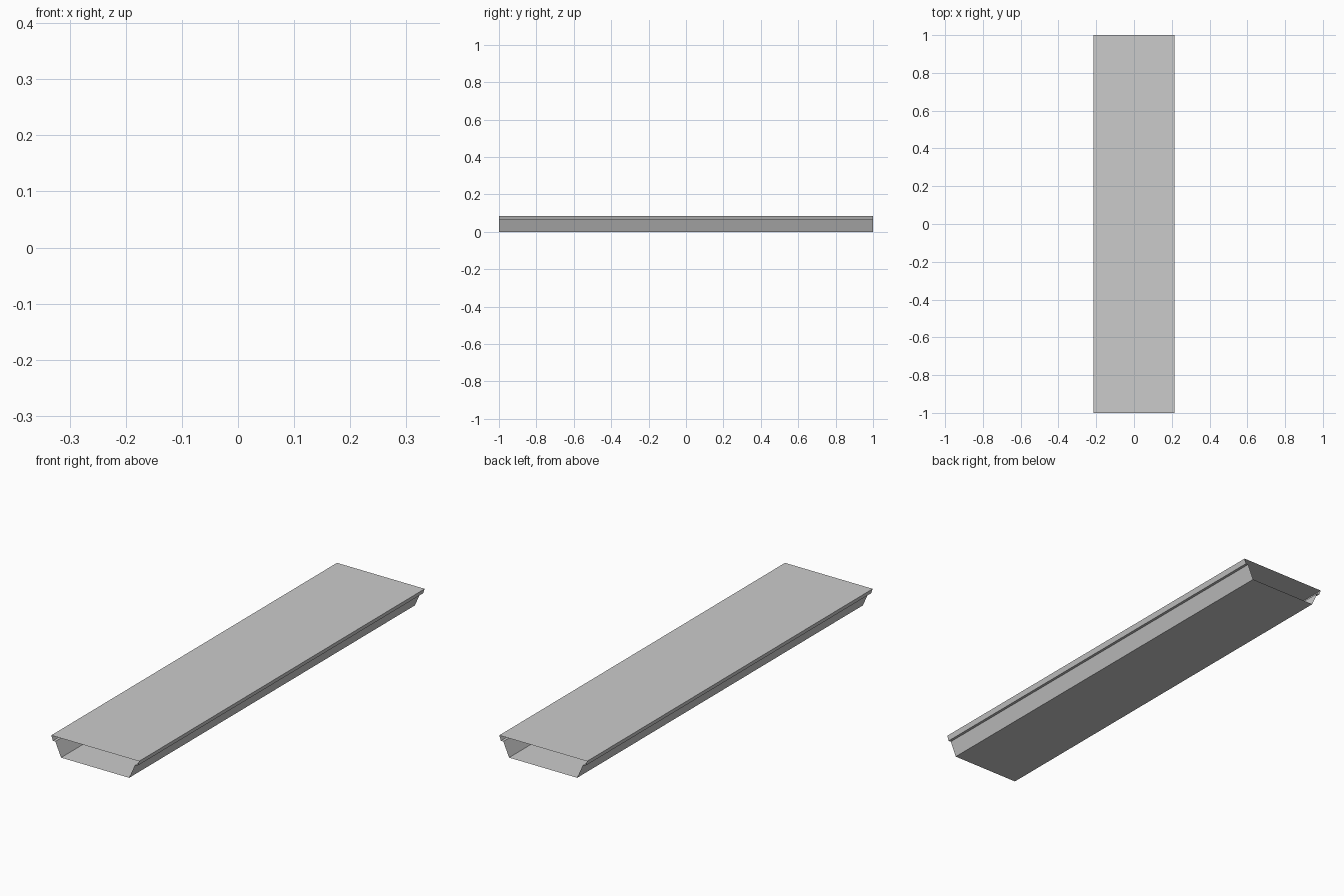
import bpy, bmesh

if "Cube" in bpy.data.objects:
    bpy.data.objects.remove(bpy.data.objects["Cube"])

# Half cross-section (x, z): top rim, sloped lip, step inward, sloped wall to base
half = [(0.215, 0.086), (0.207, 0.064), (0.195, 0.064), (0.167, 0.0)]
profile = half + [(-x, z) for x, z in reversed(half)]

# Hollow plank: closed profile swept along y, ends left open
bm = bmesh.new()
front = [bm.verts.new((x, -1, z)) for x, z in profile]
back = [bm.verts.new((x, 1, z)) for x, z in profile]
n = len(profile)
for i in range(n):
    j = (i + 1) % n
    bm.faces.new((front[i], front[j], back[j], back[i]))
bmesh.ops.recalc_face_normals(bm, faces=bm.faces)

mesh = bpy.data.meshes.new("hollow_plank")
bm.to_mesh(mesh)
bm.free()
bpy.context.collection.objects.link(bpy.data.objects.new("hollow_plank", mesh))
